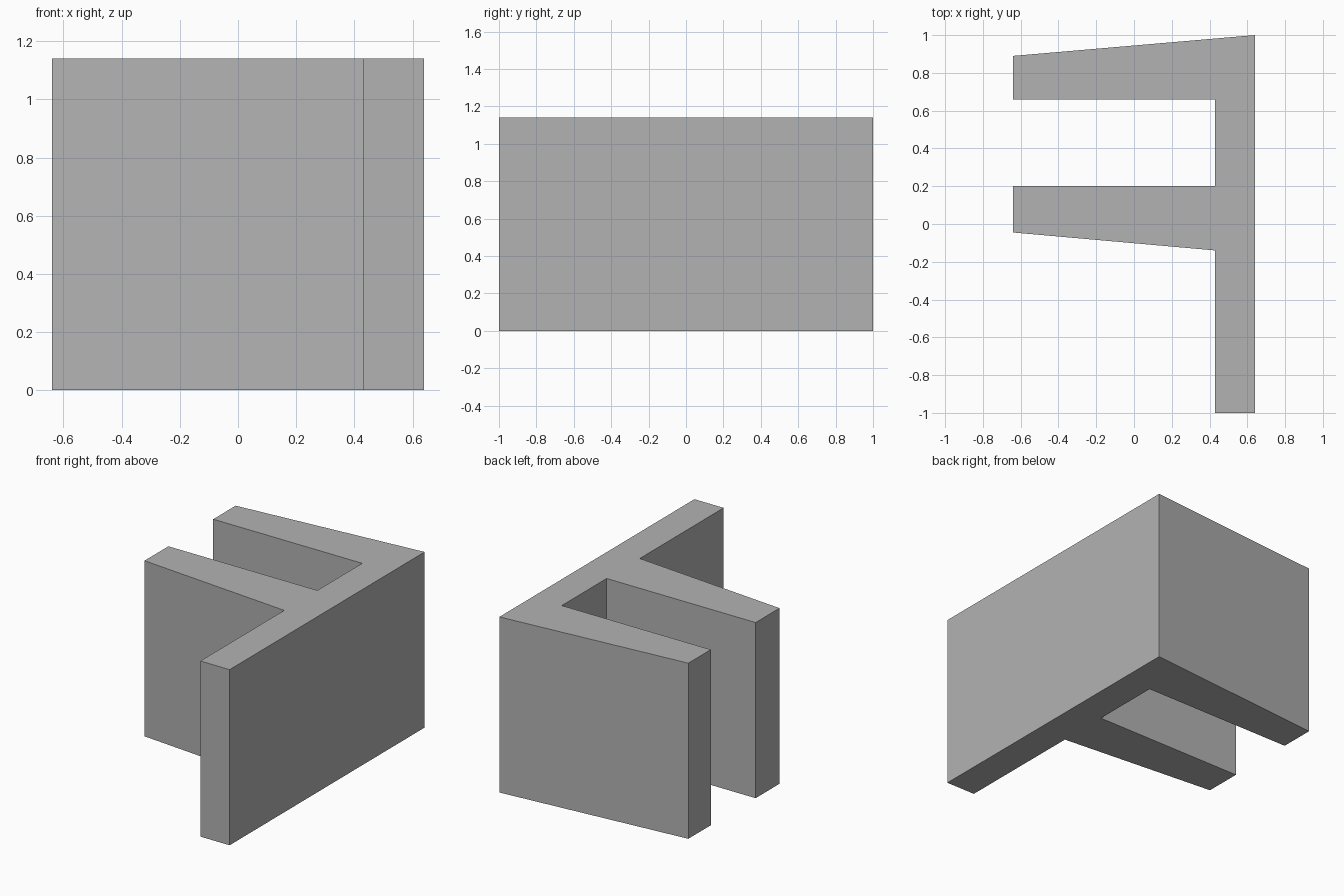
import bpy
import bmesh

cube = bpy.data.objects.get("Cube")
if cube:
    bpy.data.objects.remove(cube, do_unlink=True)

HEIGHT = 1.14

# Plain grey material
grey = bpy.data.materials.new("plain grey")
grey.use_nodes = True
colour = (0.45, 0.45, 0.45, 1)
grey.diffuse_color = colour
grey.node_tree.nodes["Principled BSDF"].inputs["Base Color"].default_value = colour

# Bracket profile: back plate with two tapered prongs
left, inner, right = -0.64, 0.43, 0.64
profile = [
    (right, -1), (right, 1),
    (left, 0.89), (left, 0.66), (inner, 0.66),
    (inner, 0.2), (left, 0.2), (left, -0.045),
    (inner, -0.14), (inner, -1),
]

# Extrude the profile upward
bm = bmesh.new()
base = bm.faces.new([bm.verts.new((x, y, 0)) for x, y in profile])
raised = bmesh.ops.extrude_face_region(bm, geom=[base], use_keep_orig=True)["geom"]
bmesh.ops.translate(bm, vec=(0, 0, HEIGHT),
                    verts=[v for v in raised if isinstance(v, bmesh.types.BMVert)])
bmesh.ops.recalc_face_normals(bm, faces=bm.faces)

mesh = bpy.data.meshes.new("clip_bracket")
bm.to_mesh(mesh)
bm.free()
mesh.materials.append(grey)
bracket = bpy.data.objects.new("clip_bracket", mesh)
bpy.context.collection.objects.link(bracket)
